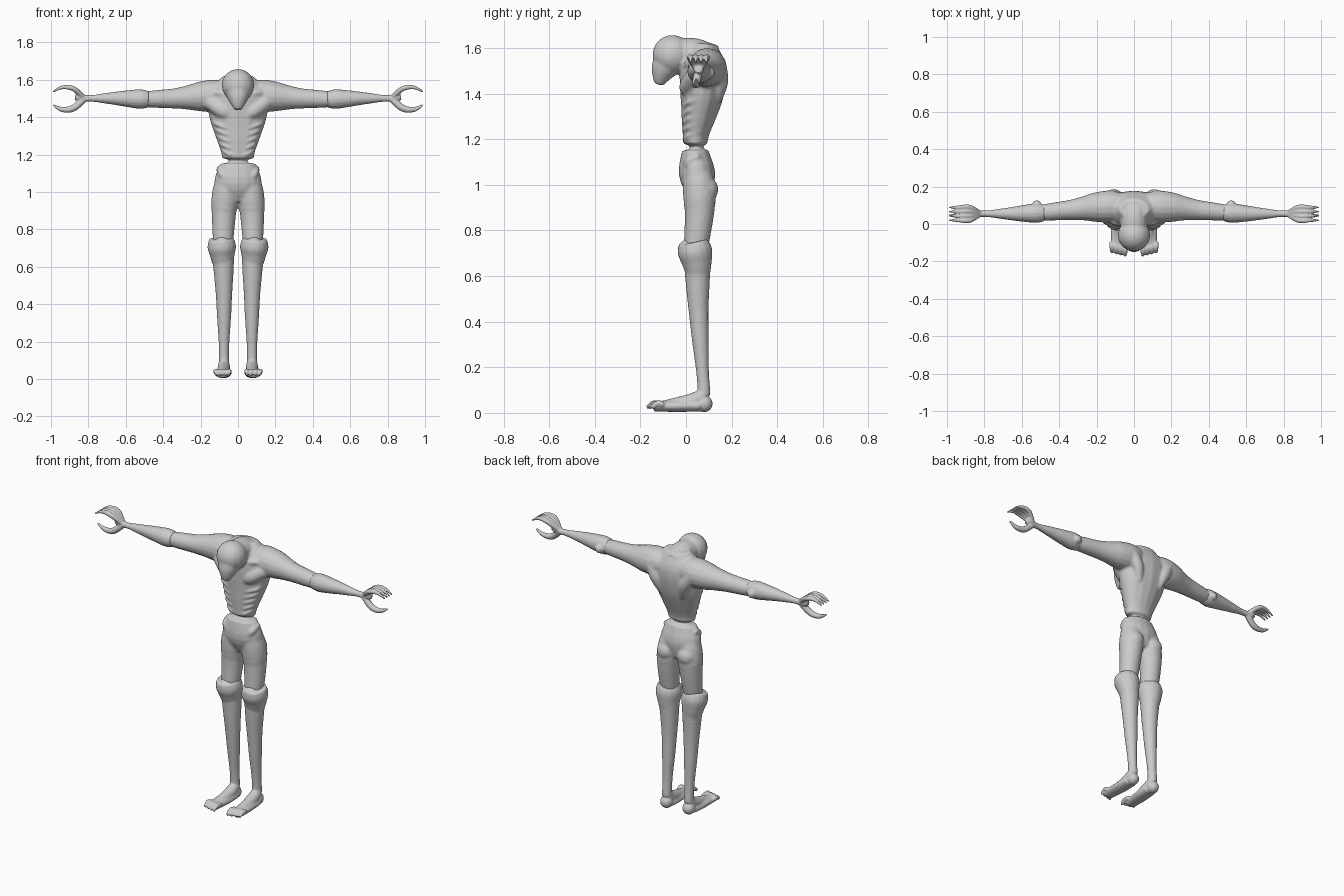
import bpy, bmesh, math
from mathutils import Matrix, Vector

cube = bpy.data.objects.get("Cube")
if cube:
    bpy.data.objects.remove(cube)

grey = bpy.data.materials.new("plain grey")
grey.use_nodes = True
tone = (.6, .6, .6, 1)
grey.diffuse_color = tone
grey.node_tree.nodes["Principled BSDF"].inputs["Base Color"].default_value = tone

SIDES = 16
STEPS = 24
LEFT, RIGHT = 1, -1


def blend(values, fraction):
    """Sample a smooth curve through evenly spaced values."""
    last = len(values) - 1
    place = fraction * last
    i = min(int(place), last - 1)
    t = place - i
    before, start = values[max(i - 1, 0)], values[i]
    end, after = values[i + 1], values[min(i + 2, last)]
    leave, arrive = (end - before) / 2, (after - start) / 2
    ease = t * t * (3 - 2 * t)
    return (start * (1 - ease) + end * ease
            + leave * (t * (1 - t) ** 2) - arrive * (t * t * (1 - t)))


def limb(bm, joints, radii, side=LEFT, widen=1):
    """Sweep a round section through the joints, with evenly spaced radii."""
    joints = [Vector(joint) for joint in joints]
    centres = [blend(joints, step / STEPS) for step in range(STEPS + 1)]
    loops = []
    for step, centre in enumerate(centres):
        ahead = centres[min(step + 1, STEPS)]
        behind = centres[max(step - 1, 0)]
        frame = (ahead - behind).to_track_quat("Z", "Y")
        radius = blend(radii, step / STEPS)
        loop = []
        for corner in range(SIDES):
            angle = math.tau * corner / SIDES
            offset = frame @ Vector((math.cos(angle), math.sin(angle), 0)) * radius
            offset.x *= widen
            point = centre + offset
            point.x *= side
            loop.append(bm.verts.new(point))
        loops.append(loop)
    faces = [bm.faces.new(loops[0]), bm.faces.new(loops[-1])]
    for low, high in zip(loops, loops[1:]):
        for i in range(SIDES):
            faces.append(bm.faces.new((low[i - 1], low[i], high[i], high[i - 1])))
    bmesh.ops.recalc_face_normals(bm, faces=faces)


def ball(bm, centre, radius, side=LEFT):
    x, y, z = centre
    bmesh.ops.create_uvsphere(bm, u_segments=SIDES, v_segments=SIDES, radius=radius,
                              matrix=Matrix.Translation((x * side, y, z)))


def finish(bm, name, voxel, smoothing):
    """Fuse the overlapping volumes into one smooth surface."""
    mesh = bpy.data.meshes.new(name)
    bm.to_mesh(mesh)
    bm.free()
    mesh.materials.append(grey)
    part = bpy.data.objects.new(name, mesh)
    bpy.context.collection.objects.link(part)
    fuse = part.modifiers.new("Fuse", "REMESH")
    fuse.mode = "VOXEL"
    fuse.voxel_size = voxel
    fuse.use_smooth_shade = True
    soften = part.modifiers.new("Soften", "SMOOTH")
    soften.iterations = smoothing


# Torso: narrow waist between pelvis and broad chest
body = bmesh.new()
pelvis, waist = (0, .06, .95), (0, .04, 1.18)
chest, nape = (0, .07, 1.4), (0, .08, 1.62)
limb(body, [pelvis, waist, chest, nape],
     [.05, .08, .054, .074, .096, .1, .05], widen=1.6)

# Hunched neck, round skull and long bowed jaw
skull, chin = (0, -.06, 1.57), (0, -.12, 1.44)
limb(body, [(0, .1, 1.53), (0, .03, 1.57), skull], [.09, .075, .07])
ball(body, skull, .087)
limb(body, [skull, (0, -.1, 1.5), chin], [.08, .055, .02])

for side in (LEFT, RIGHT):
    # Shoulder and upper arm
    collar, shoulder = (.06, .095, 1.52), (.2, .09, 1.51)
    biceps, elbow = (.34, .075, 1.5), (.5, .06, 1.495)
    limb(body, [collar, shoulder, biceps, elbow],
         [.07, .085, .08, .065, .054, .048, .042], side)

    # Collarbone, chest muscle and shoulder blade
    limb(body, [(.02, 0, 1.49), (.1, .01, 1.53), shoulder], [.014, .018, .03], side)
    limb(body, [(.03, .01, 1.4), (.08, .01, 1.43), (.15, .04, 1.48)], [.02, .04, .04], side)
    limb(body, [(.07, .13, 1.36), (.1, .15, 1.45), (.15, .14, 1.54)], [.02, .035, .035], side)

    # Ribs sweeping up around the flanks
    for rib in range(5):
        height, reach = 1.37 - .036 * rib, .14 - .012 * rib
        limb(body, [(reach * .4, -.01, height - .03), (reach * .8, .01, height - .01),
                    (reach, .06, height + .01)], [.007, .009, .007], side)

    # Hip bone, buttock and thigh
    limb(body, [(.05, 0, 1.05), (.09, .01, 1.1), (.1, .06, 1.13)], [.015, .02, .015], side)
    ball(body, (.07, .085, .98), .057, side)
    limb(body, [(.06, .05, 1.06), (.075, .06, .9), (.08, .04, .7)],
         [.06, .07, .072, .064, .057, .05], side)
finish(body, "body", .0075, 4)

for side, label in ((LEFT, "left"), (RIGHT, "right")):
    # Lower leg with a flared rim below the thigh
    leg = bmesh.new()
    knee, calf, ankle = (.08, .05, .7), (.075, .055, .45), (.075, .08, .08)
    limb(leg, [(.09, .03, .75), (.085, .045, .68), (.08, .055, .6)],
         [.066, .076, .064, .05], side)
    limb(leg, [knee, calf, ankle], [.06, .058, .052, .044, .037, .028, .028], side)
    ball(leg, (.085, .01, .72), .042, side)

    # Heel, instep and broad forefoot
    ball(leg, (.076, .08, .04), .037, side)
    limb(leg, [ankle, (.076, .02, .05), (.08, -.1, .03)], [.03, .034, .024], side)
    limb(leg, [(.076, .06, .03), (.08, -.04, .03), (.084, -.14, .028)],
         [.024, .026, .022], side, widen=1.7)

    # Toes
    for toe in range(4):
        x, tip = .047 + .024 * toe, .006 * toe - .172
        limb(leg, [(x, -.1, .035), (x, tip + .03, .042), (x, tip, .022)],
             [.014, .013, .008], side)
    finish(leg, label + "_lower_leg", .006, 3)

    # Forearm with a raised cuff at the elbow
    arm = bmesh.new()
    wrist, palm = (.82, .055, 1.5), (.87, .055, 1.51)
    limb(arm, [(.48, .06, 1.495), (.65, .055, 1.5), wrist],
         [.045, .052, .045, .036, .027, .018, .018], side)
    ball(arm, (.52, .1, 1.49), .026, side)
    limb(arm, [wrist, palm], [.017, .022, .018], side)

    # Four arched fingers facing a thicker thumb
    digits = [(.02 + .023 * finger, 1, 1) for finger in range(4)] + [(.045, -1, 1.3)]
    for y, arch, thick in digits:
        path = [wrist] + [(x, y, 1.5 + arch * rise)
                          for x, rise in ((.88, .052), (.94, .059), (.99, .035))]
        limb(arm, path, [r * thick for r in (.014, .014, .0105, .004)], side)
    finish(arm, label + "_forearm_and_hand", .0045, 2)
